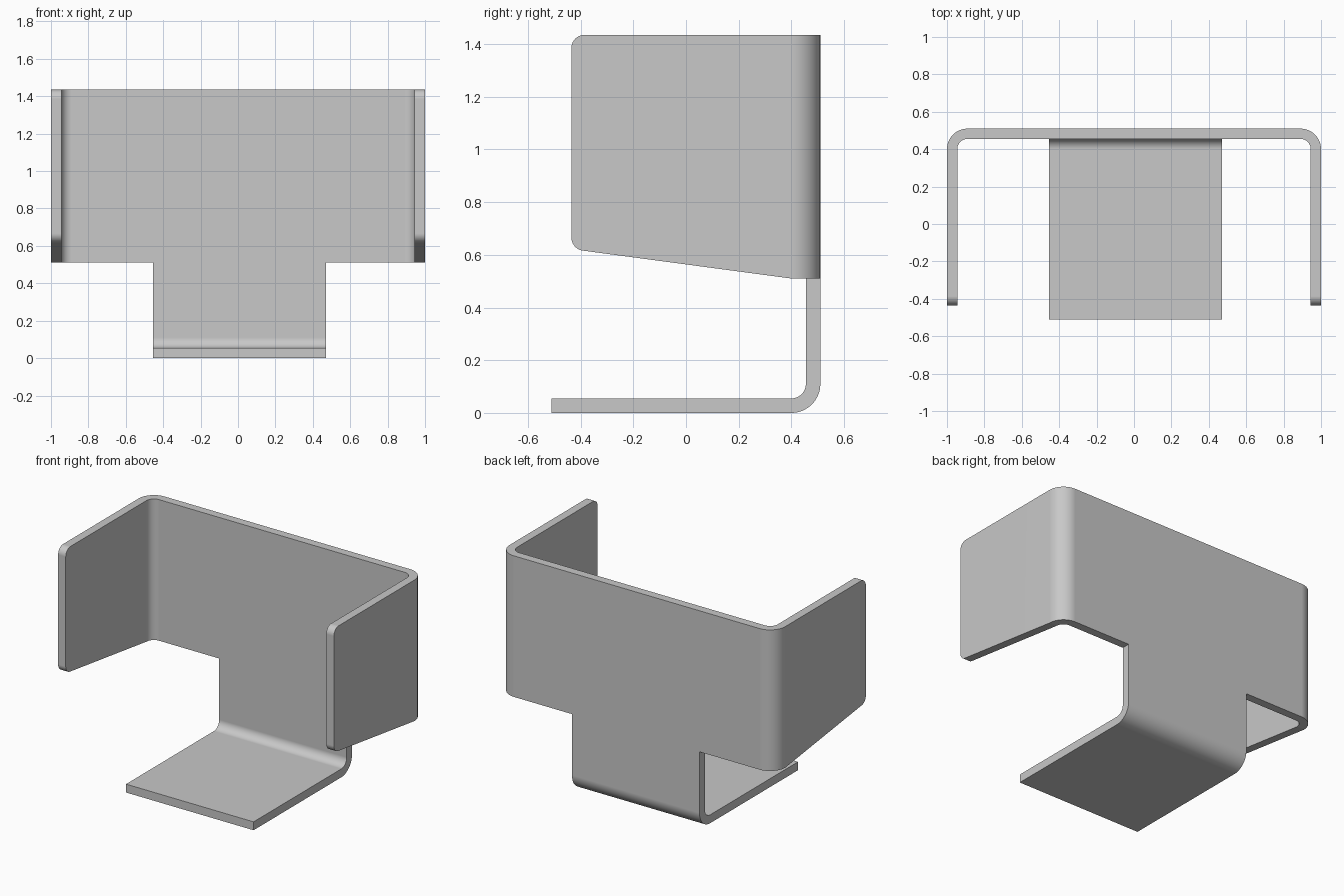
import bpy, bmesh
from math import sin, cos, pi, atan, sqrt

if "Cube" in bpy.data.objects:
    bpy.data.objects.remove(bpy.data.objects["Cube"])

T = 0.055                       # sheet thickness
R = 0.11                        # outer bend radius
BACK, FRONT = 0.51, -0.51       # depth limits
WING_FRONT = -0.435
LOW, TOP = 0.51, 1.435          # height of the wrap
TAB_L, TAB_R = -0.455, 0.47     # tab width limits
CORNER = 0.05                   # rounding of the wing corners
BEND_Y = BACK - R
SLOPE = 0.134                   # rise of the wing's lower edge
N = 16                          # segments per bend

# Wing outline: upper and lower edge heights at a given depth
corner_y = WING_FRONT + CORNER
tilt = atan(SLOPE)
corner_z = LOW + SLOPE * (BEND_Y - corner_y) + CORNER / cos(tilt)


def arc(y):
    return sqrt(max(0, CORNER ** 2 - (y - corner_y) ** 2))


def upper(y):
    return TOP - CORNER + arc(y) if y < corner_y else TOP


def lower(y):
    if y < corner_y - CORNER * sin(tilt):
        return corner_z - arc(y)
    return LOW + SLOPE * max(0, BEND_Y - y)


def wrap_ring(outer, inner, lo, hi):
    return [(*outer, lo), (*outer, hi), (*inner, hi), (*inner, lo)]


def wing_rings(side):
    """Cross-sections from the wing's front edge round to the back panel."""
    depths = [corner_y - CORNER * cos(i * pi / 2 / N) for i in range(N)]
    depths += [corner_y - CORNER * sin(tilt), corner_y]
    rings = [wrap_ring((side, y), (side * (1 - T), y), lower(y), upper(y))
             for y in sorted(depths)]
    for i in range(N + 1):
        a = i * pi / 2 / N
        pts = [(side * (1 - R + r * cos(a)), BEND_Y + r * sin(a)) for r in (R, R - T)]
        rings.append(wrap_ring(*pts, LOW, TOP))
    return rings


def ribbon(bm, rings, open_segment=None, cap_start=True):
    """Skin a run of four-cornered cross-sections."""
    loops = [[bm.verts.new(p) for p in ring] for ring in rings]
    for i, (a, b) in enumerate(zip(loops, loops[1:])):
        for k in range(4):
            if i == open_segment and k == 3:
                continue            # the tab grows out of this gap
            j = (k + 1) % 4
            bm.faces.new((a[k], a[j], b[j], b[k]))
    if cap_start:
        bm.faces.new(loops[0])
    bm.faces.new(loops[-1])


bm = bmesh.new()

# Wings and back panel
left = wing_rings(-1)
middle = [wrap_ring((x, BACK), (x, BACK - T), LOW, TOP) for x in (TAB_L, TAB_R)]
ribbon(bm, left + middle + wing_rings(1)[::-1], open_segment=len(left))

# Tab: down from the panel, round the bend and forward along the ground
section = [((BACK, LOW), (BACK - T, LOW))]
for i in range(N + 1):
    a = i * pi / 2 / N
    section.append(tuple((BEND_Y + r * cos(a), R - r * sin(a)) for r in (R, R - T)))
section.append(((FRONT, 0), (FRONT, T)))
ribbon(bm, [[(TAB_L, *o), (TAB_R, *o), (TAB_R, *n), (TAB_L, *n)] for o, n in section],
       cap_start=False)

bmesh.ops.remove_doubles(bm, verts=bm.verts, dist=0.0001)
bmesh.ops.recalc_face_normals(bm, faces=bm.faces)
mesh = bpy.data.meshes.new("bent_bracket")
bm.to_mesh(mesh)
bm.free()
bracket = bpy.data.objects.new("bent_bracket", mesh)
bpy.context.collection.objects.link(bracket)

# Plain grey metal
grey = bpy.data.materials.new("light_grey")
grey.use_nodes = True
colour = (0.58, 0.58, 0.58, 1)
grey.diffuse_color = colour
grey.node_tree.nodes["Principled BSDF"].inputs["Base Color"].default_value = colour
mesh.materials.append(grey)

# Smooth bends, crisp edges and flat panels
bpy.ops.object.select_all(action="DESELECT")
bracket.select_set(True)
bpy.context.view_layer.objects.active = bracket
bpy.ops.object.shade_smooth_by_angle(angle=pi / 6)
normals = bracket.modifiers.new("flat_panels", "WEIGHTED_NORMAL")
normals.keep_sharp = True
